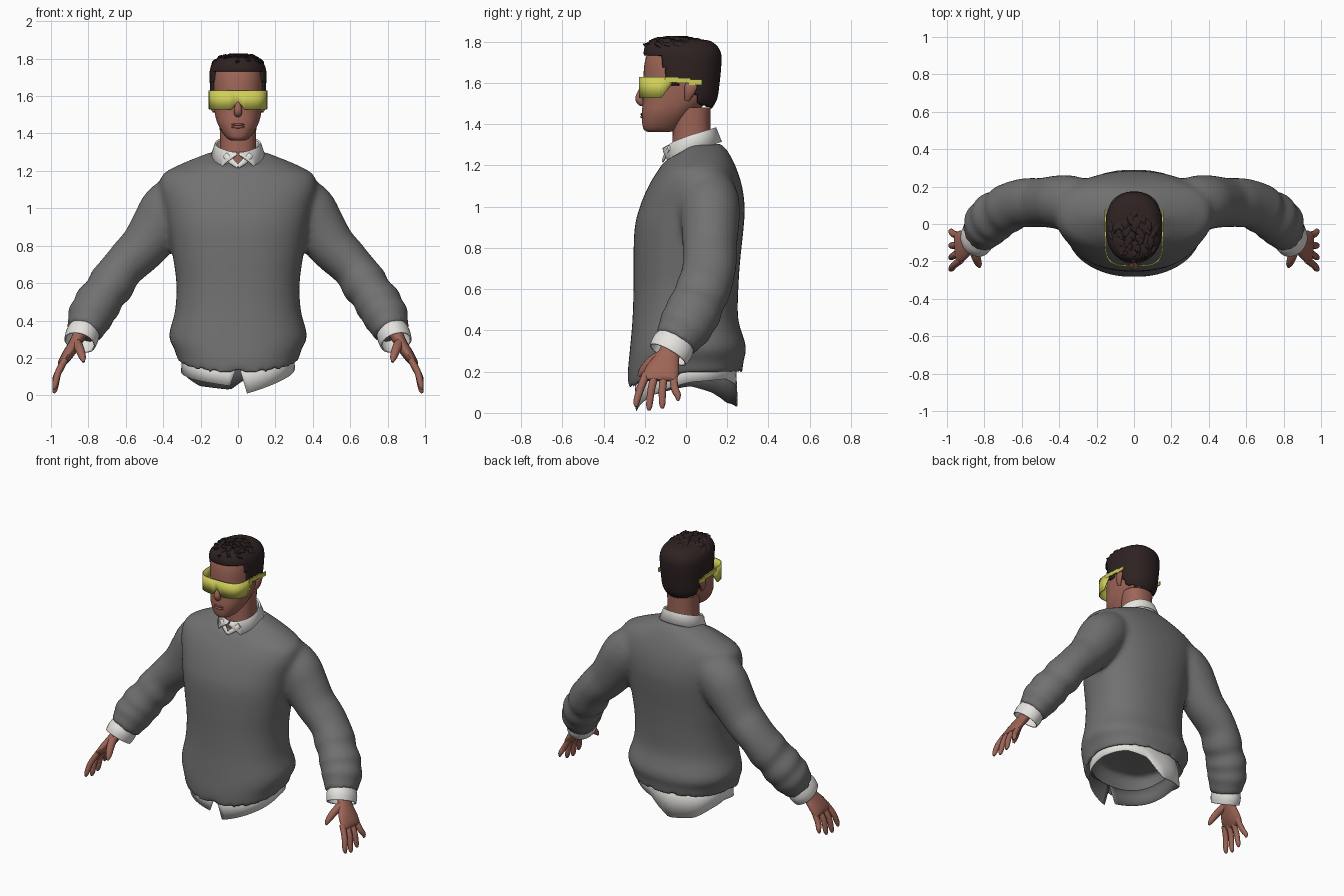
import bpy, bmesh, random
from math import sin, cos, radians, pi
from mathutils import Vector

if "Cube" in bpy.data.objects:
    bpy.data.objects.remove(bpy.data.objects["Cube"])
random.seed(4)


def material(name, r, g, b):
    m = bpy.data.materials.new(name)
    m.use_nodes = True
    m.diffuse_color = (r, g, b, 1)
    bsdf = m.node_tree.nodes["Principled BSDF"]
    bsdf.inputs["Base Color"].default_value = (r, g, b, 1)
    bsdf.inputs["Roughness"].default_value = 0.8
    return m


SKIN = material("skin", .34, .13, .095)
LIP = material("lip", .29, .105, .08)
HAIR = material("hair", .028, .016, .016)
KNIT = material("grey knit", .165, .165, .165)
WHITE = material("white cotton", .78, .77, .74)
LINING = material("dark lining", .13, .13, .13)
YELLOW = material("yellow visor", .62, .62, .1)


def spline(rows, steps):
    """Smooth rows of numbers with a Catmull-Rom curve."""
    out = []
    for i in range(len(rows) - 1):
        p = [rows[max(0, min(len(rows) - 1, i + k))] for k in (-1, 0, 1, 2)]
        for j in range(steps):
            t = j / steps
            out.append([b + .5 * t * (c - a + t * (2 * a - 5 * b + 4 * c - d + t * (3 * (b - c) + d - a)))
                        for a, b, c, d in zip(*p)])
    return out + [list(rows[-1])]


def lookup(keys, x):
    for (a, u), (b, v) in zip(keys, keys[1:]):
        if x <= b:
            return u + (v - u) * max(0, x - a) / (b - a)
    return keys[-1][1]


def oval(a, hw, yf, yb, e=2.3):
    c, s = cos(a), sin(a)
    x = hw * abs(c) ** (2 / e) * (1 if c > 0 else -1)
    y = (yf + yb) / 2 + (yb - yf) / 2 * abs(s) ** (2 / e) * (1 if s > 0 else -1)
    return x, y


def skin_rings(bm, rings, closed=True, caps=True):
    vs = [[bm.verts.new(p) for p in r] for r in rings]
    n = len(vs[0])
    for a, b in zip(vs, vs[1:]):
        for i in range(n if closed else n - 1):
            j = (i + 1) % n
            bm.faces.new((a[i], a[j], b[j], b[i]))
    if caps:
        bm.faces.new(vs[0][::-1])
        bm.faces.new(vs[-1])


def finish(name, bm, *mats, thick=0, inner=0):
    bmesh.ops.recalc_face_normals(bm, faces=bm.faces[:])
    me = bpy.data.meshes.new(name)
    bm.to_mesh(me)
    bm.free()
    for m in mats:
        me.materials.append(m)
    ob = bpy.data.objects.new(name, me)
    bpy.context.collection.objects.link(ob)
    if thick:
        s = ob.modifiers.new("thickness", "SOLIDIFY")
        s.thickness, s.offset, s.material_offset = thick, -1, inner
    bpy.ops.object.select_all(action="DESELECT")
    ob.select_set(True)
    bpy.context.view_layer.objects.active = ob
    bpy.ops.object.shade_smooth_by_angle(angle=radians(50))
    return ob


def loft_rings(rows, n=48, steps=4):
    """Rows are height, half width, front, back, dip at the front."""
    rings = []
    for z, hw, yf, yb, dip in spline(rows, steps):
        angles = [2 * pi * i / n for i in range(n)]
        rings.append([(*oval(a, hw, yf, yb), z - dip * max(0, -sin(a))) for a in angles])
    return rings


def tube(bm, rows, side=1, n=20, steps=4, caps=True):
    """Rows are x, y, z, thickness radius, width radius."""
    path = spline(rows, steps)
    pts = [Vector(r[:3]) for r in path]
    rings = []
    for i, (p, r) in enumerate(zip(pts, path)):
        t = (pts[min(i + 1, len(pts) - 1)] - pts[max(i - 1, 0)]).normalized()
        u = (Vector((0, 1, 0)) - t * t.y).normalized()
        v = t.cross(u)
        ring = []
        for k in range(n):
            a = 2 * pi * k / n
            q = p + u * r[4] * sin(a) + v * r[3] * cos(a)
            ring.append((q.x * side, q.y, q.z))
        rings.append(ring)
    skin_rings(bm, rings, caps=caps)


# Sweater: body and both sleeves fused into one cloth surface
bm = bmesh.new()
skin_rings(bm, loft_rings([
    (.3, .27, -.22, .22, .03), (.185, .315, -.275, .268, .075), (.25, .34, -.283, .278, .06),
    (.32, .37, -.274, .292, .03), (.45, .337, -.26, .254, 0), (.6, .33, -.255, .254, 0),
    (.75, .35, -.255, .264, 0), (.9, .375, -.249, .28, 0), (1, .395, -.224, .285, 0),
    (1.1, .42, -.182, .272, 0), (1.18, .405, -.14, .247, .01), (1.235, .31, -.115, .222, .03),
    (1.28, .2, -.105, .195, .055), (1.305, .135, -.09, .17, .085)]))
for side in (1, -1):
    tube(bm, [(.2, .1, 1.09, .1, .11), (.3, .11, 1.05, .14, .14), (.37, .115, .985, .157, .148),
              (.43, .117, .9, .145, .14), (.5, .115, .8, .13, .132),
              (.57, .115, .73, .122, .132), (.63, .105, .665, .115, .13),
              (.68, .08, .59, .127, .135), (.71, .06, .55, .113, .128), (.75, .035, .49, .13, .14),
              (.765, .018, .46, .116, .13), (.79, -.003, .42, .126, .135), (.805, -.028, .38, .107, .118),
              (.824, -.053, .338, .1, .111)], side, n=28)
sweater = finish("sweater", bm, KNIT)
fuse = sweater.modifiers.new("fuse", "REMESH")
fuse.mode, fuse.voxel_size, fuse.use_smooth_shade = "VOXEL", .015, True
relax = sweater.modifiers.new("relax", "SMOOTH")
relax.factor, relax.iterations = .5, 14

# Shirt tail: uneven hem, split at the front
hem = [(-90, .01), (-45, .085), (0, .15), (45, .165), (75, .135), (95, .03), (130, .05),
       (155, .1), (180, .13), (225, .085), (270, .05)]
top, mid, low = [], [], []
for i in range(91):
    d = -90 + 4 * i
    z = lookup(hem, d)
    a, b = radians(d), radians(-83 + (d + 90) * 347 / 360)
    top.append((*oval(a, .295, -.248, .242), .25 - .08 * max(0, -sin(a))))
    low.append((*oval(b, .305, -.245, .25), z))
    mid.append([(p + q) / 2 for p, q in zip(top[-1], low[-1])])
bm = bmesh.new()
skin_rings(bm, [top, mid, low], closed=False, caps=False)
finish("shirt_tail", bm, WHITE, LINING, thick=.006, inner=1)

# Shirt collar: a folded band with two spread points
fall = [(-1, 1.285), (-.97, 1.262), (-.8, 1.215), (-.6, 1.225), (0, 1.27), (1, 1.315)]
rise = [(-1, 1.3), (-.8, 1.315), (0, 1.35), (1, 1.385)]
bands = [[], [], [], []]
for i in range(73):
    a = radians(-88 + i * 356 / 72)
    s = sin(a)
    zt, zb = lookup(rise, s), lookup(fall, s)
    for band, grow, z in zip(bands, (-.012, -.006, .004, .032), (zb, zt - .006, zt, zb)):
        band.append((*oval(a, .118 + grow, -.082 - grow, .142 + grow, 2.1), z))
bm = bmesh.new()
skin_rings(bm, bands, closed=False, caps=False)
finish("shirt_collar", bm, WHITE, thick=.005)

# Shirt placket: two slim strips meeting in a V below the collar
bm = bmesh.new()
for side in (1, -1):
    tube(bm, [(.07, -.082, 1.285, .016, .008), (.035, -.098, 1.252, .016, .008),
              (0, -.112, 1.222, .01, .006)], side, n=10)
finish("shirt_placket", bm, WHITE)

# Cuffs and hands
for side, label in ((1, "left"), (-1, "right")):
    bm = bmesh.new()
    tube(bm, [(.822, -.048, .35, .085, .098), (.834, -.068, .316, .09, .106),
              (.846, -.088, .282, .086, .1)], side, n=28, caps=False)
    finish(label + "_cuff", bm, WHITE, thick=.008)

    bm = bmesh.new()
    tube(bm, [(.835, -.06, .35, .04, .045), (.87, -.085, .28, .033, .055),
              (.912, -.11, .215, .03, .08), (.94, -.127, .175, .022, .082),
              (.95, -.13, .158, .01, .07)], side)
    for knuckle, tip, z in ((-.192, -.24, .03), (-.148, -.178, .012),
                            (-.105, -.115, .022), (-.062, -.04, .06)):
        tube(bm, [(.925, knuckle, .19, .018, .02), (.962, (knuckle + tip) / 2 - .004, .12, .018, .019),
                  (.978, tip, z + .025, .015, .016), (.984, tip, z, .006, .007)], side, n=10)
    tube(bm, [(.868, -.09, .29, .028, .03), (.848, -.165, .25, .025, .026),
              (.832, -.21, .205, .019, .019), (.826, -.23, .178, .007, .007)], side, n=10)
    finish(label + "_hand", bm, SKIN)

# Head with neck, nose and ears
bm = bmesh.new()
skin_rings(bm, loft_rings([
    (1.362, .035, -.185, -.08, 0), (1.375, .06, -.205, -.04, 0), (1.41, .087, -.213, 0, 0),
    (1.46, .112, -.214, .05, 0), (1.52, .126, -.208, .11, 0), (1.6, .134, -.207, .14, 0),
    (1.7, .136, -.2, .15, 0), (1.77, .12, -.17, .13, 0), (1.8, .07, -.1, .1, 0)]))
skin_rings(bm, loft_rings([(1.2, .1, -.07, .13, 0), (1.35, .096, -.065, .12, 0),
                           (1.48, .1, -.06, .12, 0)], 32))
tube(bm, [(0, -.196, 1.6, .012, .012), (0, -.215, 1.56, .014, .016), (0, -.226, 1.525, .022, .02),
          (0, -.216, 1.503, .02, .016), (0, -.2, 1.495, .01, .008)])
for side in (1, -1):
    tube(bm, [(.132, .03, 1.6, .008, .018), (.143, .025, 1.585, .012, .03),
              (.14, .015, 1.55, .012, .024), (.128, .005, 1.515, .008, .012)], side)
finish("head", bm, SKIN)

# Lips
bm = bmesh.new()
for z, h in ((1.448, .007), (1.435, .008)):
    ball = bmesh.ops.create_uvsphere(bm, u_segments=16, v_segments=8, radius=1)["verts"]
    bmesh.ops.scale(bm, vec=(.036, .011, h), verts=ball)
    bmesh.ops.translate(bm, vec=(0, -.21, z), verts=ball)
finish("lips", bm, LIP)

# Hair: a cap trimmed along the hairline, plus swept tufts on top
line = [(-.115, 1.73), (-.1, 1.6), (-.045, 1.585), (-.03, 1.61), (.04, 1.6), (.06, 1.5), (.14, 1.475)]
bm = bmesh.new()
skin_rings(bm, loft_rings([
    (1.465, .095, -.1, .118, 0), (1.52, .132, -.15, .15, 0), (1.6, .146, -.19, .163, 0),
    (1.7, .152, -.2, .172, 0), (1.75, .148, -.205, .168, 0), (1.785, .128, -.195, .145, 0),
    (1.807, .092, -.165, .105, 0), (1.813, .03, -.07, .02, 0)], 72, 7))
trim = [f for f in bm.faces if f.calc_center_median().z < lookup(line, f.calc_center_median().y)]
bmesh.ops.delete(bm, geom=trim, context="FACES")
finish("hair", bm, HAIR, thick=.022)
bm = bmesh.new()
for k in range(75):
    a, r = random.uniform(0, 2 * pi), random.random() ** .5
    x, y = .122 * r * cos(a), -.04 + .14 * r * sin(a)
    z = 1.806 - .035 * r ** 4 - .06 * max(0, y)
    lean = random.uniform(-.02, .02)
    tube(bm, [(x, y + .03, z - .016, .03, .02), (x + lean / 2, y, z + .004, .024, .016),
              (x + lean, y - .03, z + random.uniform(.004, .02), .004, .003)], n=8, steps=2)
finish("hair_tufts", bm, HAIR)

# Visor: one wrapped lens with a nose notch, and two temple arms
upper, lower = [], []
for i in range(121):
    a = radians(180 + i * 180 / 120)
    x, y = oval(a, .157, -.228, .09, 3.6)
    z = lookup([(0, 1.568), (.014, 1.56), (.034, 1.527), (.2, 1.527)], abs(x))
    if y > -.12:
        z = lookup([(-.12, 1.527), (-.065, 1.6)], y)
    upper.append((x, y, 1.63))
    lower.append((x, y, z))
bm = bmesh.new()
skin_rings(bm, [upper, lower], closed=False, caps=False)
finish("visor_lens", bm, YELLOW, thick=.007)
bm = bmesh.new()
for side in (1, -1):
    for y, z in ((-.07, 1.615), (-.01, 1.612), (.045, 1.604)):
        box = bmesh.ops.create_cube(bm, size=1)["verts"]
        bmesh.ops.scale(bm, vec=(.008, .066, .026), verts=box)
        bmesh.ops.translate(bm, vec=(side * .154, y, z), verts=box)
finish("visor_arms", bm, YELLOW)
